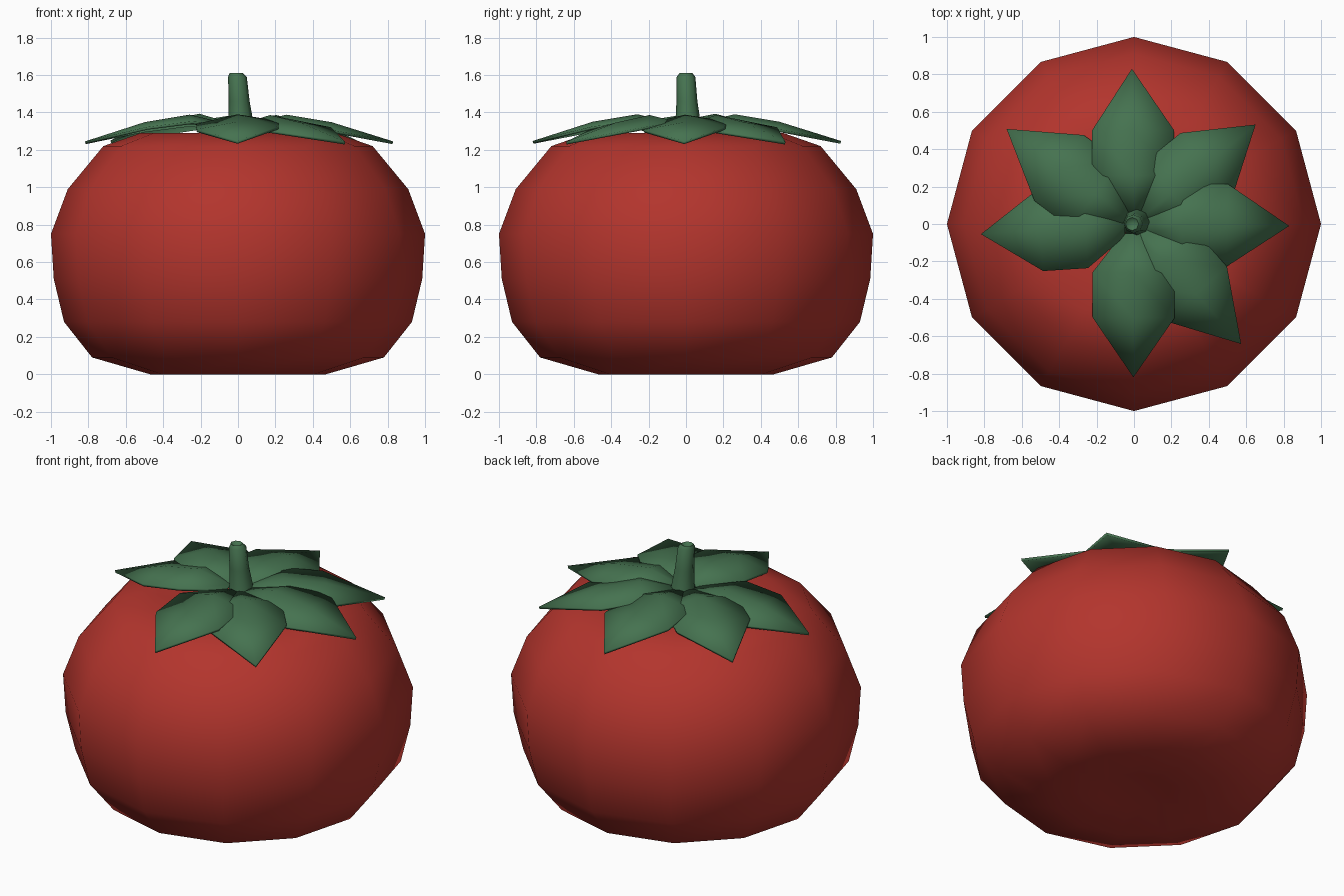
import bpy, bmesh, math
from mathutils import Matrix, Vector

if "Cube" in bpy.data.objects:
    bpy.data.objects.remove(bpy.data.objects["Cube"])


def material(name, color):
    m = bpy.data.materials.new(name)
    m.diffuse_color = (*color, 1)
    m.use_nodes = True
    m.node_tree.nodes["Principled BSDF"].inputs["Base Color"].default_value = m.diffuse_color
    return m


RED = material("tomato_red", (0.45, 0.035, 0.026))
GREEN = material("leaf_green", (0.06, 0.17, 0.08))


def finish(bm, name, mat, angle):
    bmesh.ops.recalc_face_normals(bm, faces=bm.faces)
    me = bpy.data.meshes.new(name)
    bm.to_mesh(me)
    bm.free()
    me.materials.append(mat)
    ob = bpy.data.objects.new(name, me)
    bpy.context.collection.objects.link(ob)
    bpy.ops.object.select_all(action='DESELECT')
    ob.select_set(True)
    bpy.context.view_layer.objects.active = ob
    bpy.ops.object.shade_smooth_by_angle(angle=math.radians(angle))
    return ob


def lathe(name, profile, sides, mat, angle):
    """Rings of (radius, z, x shift, y shift), closed to a point at both ends."""
    bm = bmesh.new()
    rings = []
    for r, z, dx, dy in profile:
        if r == 0:
            rings.append([bm.verts.new((dx, dy, z))] * sides)
        else:
            rings.append([bm.verts.new((dx + r * math.cos(a), dy + r * math.sin(a), z))
                          for a in (2 * math.pi * i / sides for i in range(sides))])
    for low, high in zip(rings, rings[1:]):
        for i in range(sides):
            j = (i + 1) % sides
            corners = [low[i], low[j], high[j], high[i]]
            bm.faces.new(list(dict.fromkeys(corners)))
    return finish(bm, name, mat, angle)


# Fruit: twelve-sided squat body with a dip under the leaves
body = [(0, 0.03), (0.2, 0.02), (0.47, 0), (0.78, 0.09), (0.93, 0.28), (0.985, 0.51), (1, 0.75),
        (0.91, 0.99), (0.72, 1.22), (0.52, 1.29), (0.25, 1.27), (0, 1.22)]
lathe("fruit", [(r, z, 0, 0) for r, z in body], 12, RED, 60)

# Stem: slightly bent, with a hollow tip
lathe("stem", [(0, 1.24, 0.015, 0), (0.085, 1.25, 0.015, 0.01), (0.066, 1.36, 0.014, 0.01),
               (0.056, 1.46, 0.006, 0.005), (0.05, 1.59, -0.003, 0), (0.035, 1.61, -0.01, 0),
               (0, 1.58, -0.01, 0)], 8, GREEN, 50)

# Leaves: rows of (distance, half width, ridge height, edge height)
ROWS = [(0.05, 0.06, 1.34, 1.33), (0.26, 0.22, 1.388, 1.345), (0.5, 0.22, 1.348, 1.315)]


def leaf(name, degrees, length, lift, roll):
    bm = bmesh.new()
    rows = []
    for d, w, ridge, edge in ROWS:
        rows.append([bm.verts.new((d, y, z)) for y, z in ((-w, edge), (0, ridge), (w, edge))])
    for a, b in zip(rows, rows[1:]):
        for i in range(2):
            bm.faces.new((a[i], b[i], b[i + 1], a[i + 1]))
    tip = bm.verts.new((length, 0, 1.245))
    for i in range(2):
        bm.faces.new((rows[-1][i], tip, rows[-1][i + 1]))
    # slight roll about the ridge so neighbours overlap
    pivot = Vector((0, 0, 1.36))
    bm.transform(Matrix.Translation((0, 0, lift)) @ Matrix.Rotation(math.radians(degrees), 4, 'Z')
                 @ Matrix.Translation(pivot) @ Matrix.Rotation(math.radians(roll), 4, 'X')
                 @ Matrix.Translation(-pivot))
    ob = finish(bm, name, GREEN, 60)
    mod = ob.modifiers.new("thickness", 'SOLIDIFY')
    mod.thickness = 0.015
    mod.offset = -1


for n, (deg, length, lift) in enumerate([(-1, 0.83, 0.0), (39, 0.84, -0.002), (90.5, 0.83, 0.002),
                                         (143, 0.85, 0.005), (183.5, 0.82, 0.0),
                                         (269.5, 0.82, 0.002), (311.5, 0.86, -0.002)]):
    leaf(f"leaf_{n + 1}", deg, length, lift, 2)
